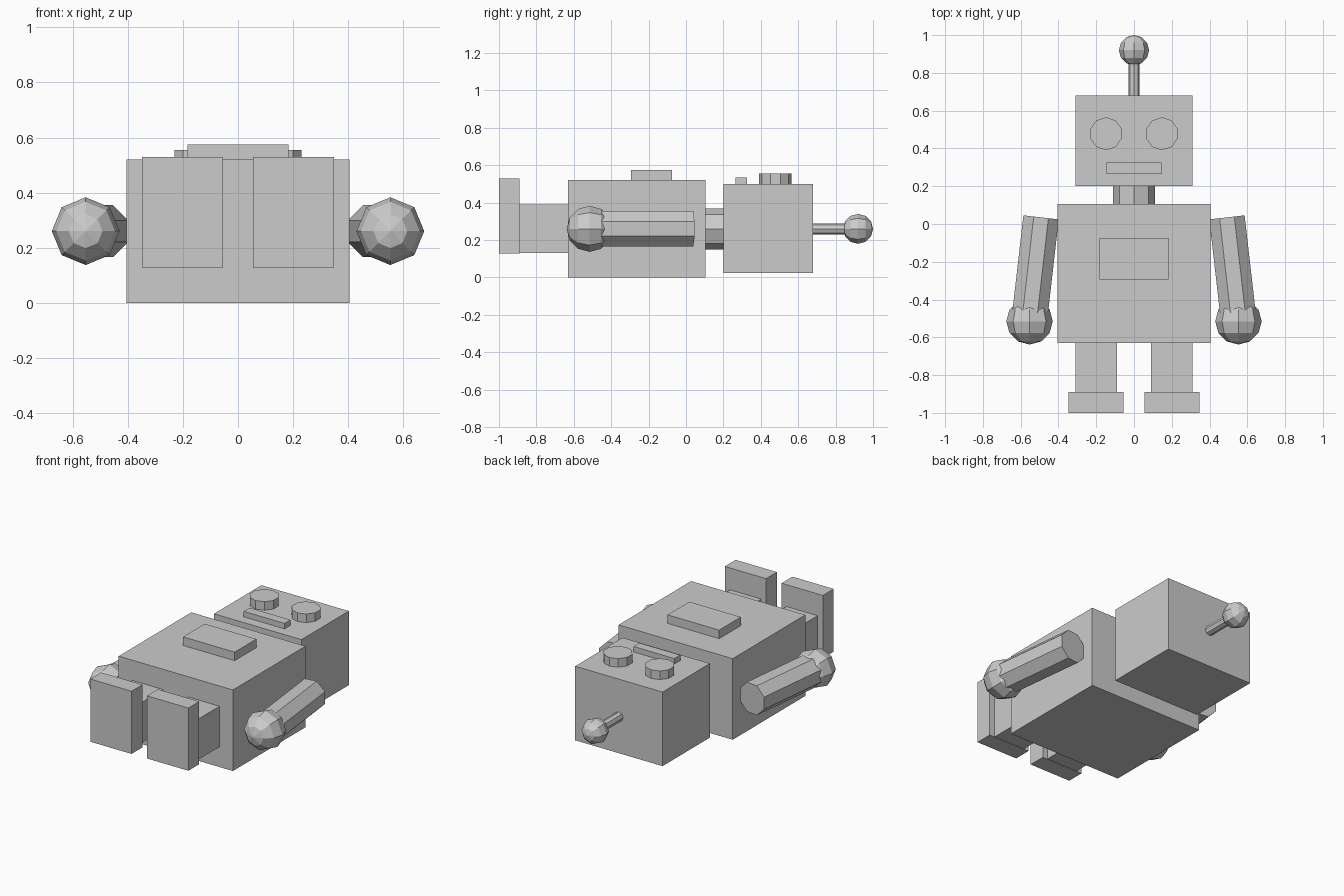
import bpy
import bmesh
from math import radians, atan2
from mathutils import Matrix, Vector

cube = bpy.data.objects.get("Cube")
if cube:
    bpy.data.objects.remove(cube, do_unlink=True)

# One plain grey for the whole robot
GREY = (0.6, 0.6, 0.6, 1.0)
grey = bpy.data.materials.new("plain grey")
grey.use_nodes = True
grey.diffuse_color = GREY
grey.node_tree.nodes["Principled BSDF"].inputs["Base Color"].default_value = GREY

AXIS_Z = 0.26  # height of the centre line of the limbs
LAY = Matrix.Rotation(radians(-90), 4, "X")  # turns a z axis towards +y


def finish(name, bm):
    mesh = bpy.data.meshes.new(name)
    bm.to_mesh(mesh)
    bm.free()
    mesh.materials.append(grey)
    obj = bpy.data.objects.new(name, mesh)
    bpy.context.scene.collection.objects.link(obj)
    return obj


def box(name, x, y, z):
    """Box from its (low, high) range on each axis."""
    bm = bmesh.new()
    size = Matrix.Diagonal((x[1] - x[0], y[1] - y[0], z[1] - z[0], 1))
    centre = Vector((sum(x) / 2, sum(y) / 2, sum(z) / 2))
    bmesh.ops.create_cube(bm, size=1, matrix=Matrix.Translation(centre) @ size)
    return finish(name, bm)


def rod(name, start, end, radius, sides=8, twist=0):
    """Faceted cylinder between two points, lying flat or upright."""
    start, end = Vector(start), Vector(end)
    axis = end - start
    turn = Matrix.Identity(4)
    if abs(axis.z) < 0.001:
        turn = Matrix.Rotation(atan2(-axis.x, axis.y), 4, "Z") @ LAY
    turn = Matrix.Translation((start + end) / 2) @ turn
    bm = bmesh.new()
    bmesh.ops.create_cone(bm, cap_ends=True, segments=sides, radius1=radius,
                          radius2=radius, depth=axis.length,
                          matrix=turn @ Matrix.Rotation(radians(twist), 4, "Z"))
    return finish(name, bm)


def ball(name, centre, radius):
    """Low-poly sphere with its poles along y."""
    bm = bmesh.new()
    bmesh.ops.create_uvsphere(bm, u_segments=8, v_segments=6, radius=radius,
                              matrix=Matrix.Translation(centre) @ LAY)
    return finish(name, bm)


# Body and head
box("torso", (-0.405, 0.405), (-0.63, 0.105), (0, 0.52))
box("chest_panel", (-0.183, 0.183), (-0.295, -0.075), (0.5, 0.575))
rod("neck", (0, 0.09, AXIS_Z), (0, 0.22, AXIS_Z), 0.11)
box("head", (-0.31, 0.31), (0.2, 0.68), (0.025, 0.5))
box("mouth", (-0.145, 0.145), (0.265, 0.325), (0.48, 0.535))

# Antenna
rod("antenna_rod", (0, 0.66, AXIS_Z), (0, 0.9, AXIS_Z), 0.03)
ball("antenna_ball", (0, 0.92, AXIS_Z), 0.08)

# Paired parts
for side, s in (("left", 1), ("right", -1)):
    def span(a, b):
        return tuple(sorted((s * a, s * b)))

    rod(side + "_eye", (s * 0.148, 0.478, 0.48), (s * 0.148, 0.478, 0.555),
        0.087, sides=10)
    rod(side + "_arm", (s * 0.492, 0.035, AXIS_Z), (s * 0.555, -0.515, AXIS_Z),
        0.102, twist=22.5)
    ball(side + "_hand", (s * 0.553, -0.515, AXIS_Z), 0.123)
    box(side + "_leg", span(0.09, 0.31), (-0.9, -0.62), (0.13, 0.39))
    box(side + "_foot", span(0.055, 0.348), (-1, -0.89), (0.128, 0.53))
